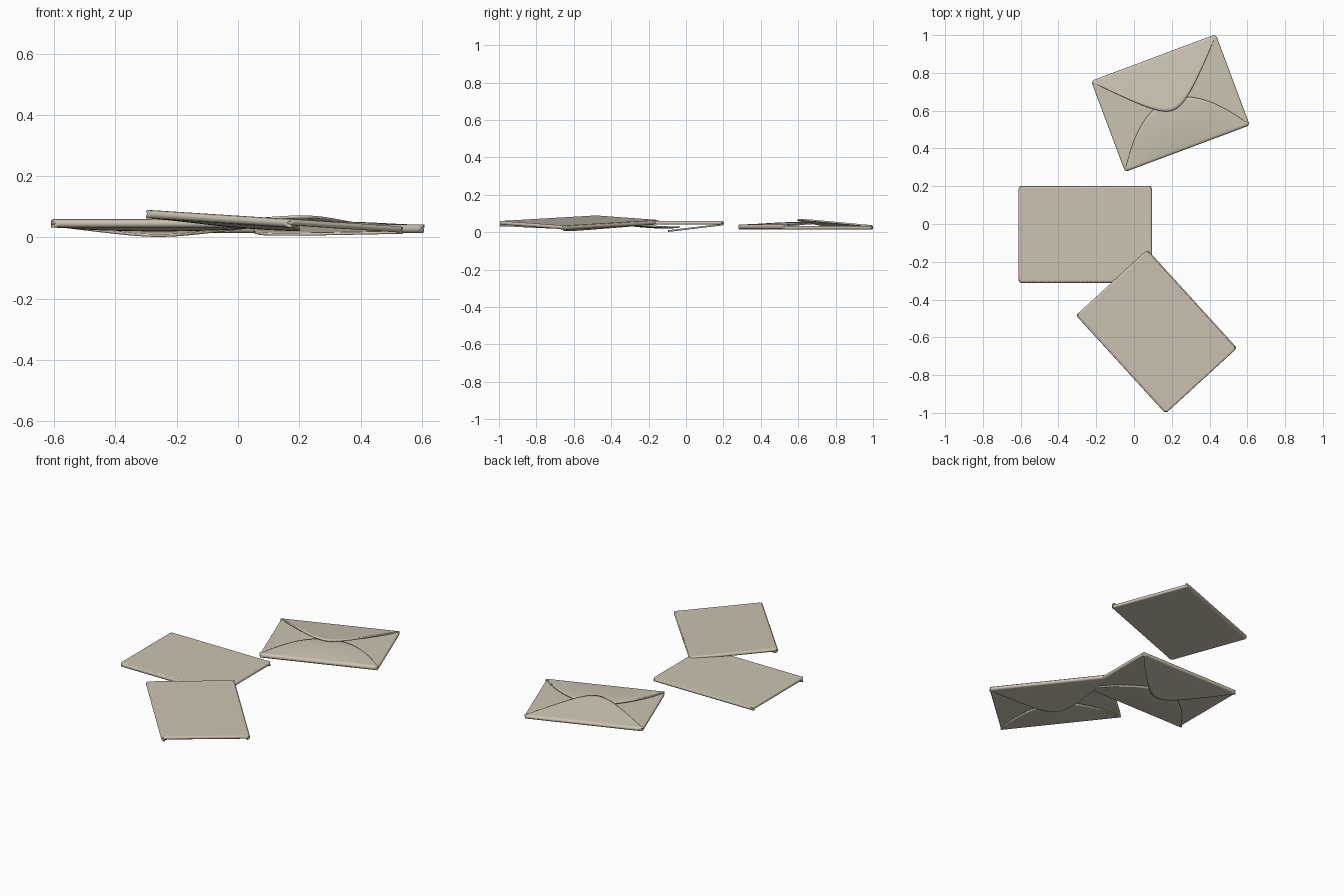
import bpy, bmesh
from math import sin, cos, radians, sqrt, pi
from mathutils import Matrix, Vector

if "Cube" in bpy.data.objects:
    bpy.data.objects.remove(bpy.data.objects["Cube"])

W, H, R = 0.705, 0.515, 0.018      # envelope width, height, corner radius

paper = bpy.data.materials.new("paper")
paper.diffuse_color = (0.60, 0.55, 0.44, 1)
paper.use_nodes = True
paper.node_tree.nodes["Principled BSDF"].inputs["Base Color"].default_value = paper.diffuse_color


def finish(bm, name, matrix):
    me = bpy.data.meshes.new(name)
    bm.to_mesh(me)
    bm.free()
    me.materials.append(paper)
    ob = bpy.data.objects.new(name, me)
    bpy.context.collection.objects.link(ob)
    ob.matrix_world = matrix
    bpy.ops.object.select_all(action='DESELECT')
    ob.select_set(True)
    bpy.context.view_layer.objects.active = ob
    bpy.ops.object.shade_smooth_by_angle(angle=radians(40))
    return ob


def bevel(ob, width, segments):
    m = ob.modifiers.new("soft_edge", 'BEVEL')
    m.width, m.segments = width, segments
    m.limit_method, m.angle_limit = 'ANGLE', radians(50)


def body(name, matrix):
    """Rounded thin slab: back sheet with the two side flaps folded in."""
    bm = bmesh.new()
    bmesh.ops.create_cube(bm, size=1)
    bmesh.ops.scale(bm, vec=(W, H - 0.008, 0.02), verts=bm.verts)
    bmesh.ops.translate(bm, vec=(0, 0, 0.01), verts=bm.verts)
    upright = [e for e in bm.edges if abs(e.verts[0].co.z - e.verts[1].co.z) > 0.01]
    bmesh.ops.bevel(bm, geom=upright, offset=R, segments=5, profile=0.5, affect='EDGES')
    bevel(finish(bm, name, matrix), 0.009, 4)


def flap(name, matrix, side, r, depth, height):
    """Paper sheet wrapped round the fold at y = side*H/2, reaching depth(x)."""
    cols, arc, rows = 48, 7, 14
    bm = bmesh.new()
    grid = []
    for k in range(arc + rows):
        line = []
        for j in range(cols + 1):
            s = 2 * j / cols - 1
            reach = max(depth(s * W / 2), r + 0.006)
            if k < arc:                                   # rounded fold
                a = radians(-60 + 150 * k / (arc - 1))
                d, z = r - r * cos(a), r + r * sin(a)
            else:                                         # free sheet
                d = r + (reach - r) * (k - arc + 1) / rows
                z = 2 * r + height(d - r, s)
            hw = W / 2
            if d < R:                                     # rounded corners
                hw -= R - sqrt(R * R - (R - d) ** 2)
            line.append(bm.verts.new((s * hw, side * (H / 2 - d), z)))
        grid.append(line)
    for a, b in zip(grid, grid[1:]):
        for j in range(cols):
            q = [a[j], a[j + 1], b[j + 1], b[j]]
            bm.faces.new(q if side < 0 else q[::-1])
    ob = finish(bm, name, matrix)
    m = ob.modifiers.new("paper_thickness", 'SOLIDIFY')
    m.thickness, m.offset = 0.009, -1


def low_depth(x):
    return H / 2 + 0.02 - 2.2 * x * x


def top_depth(x):
    return H / 2 + 0.04 - 1.1 * (sqrt(x * x + 0.01) - 0.1)


def low_height(d, s):
    return 0.012 * sin(min(d / 0.27, 1) * pi * 0.75) * (1 - s * s)


def top_height(d, s):
    return 0.034 * d / 0.285


def envelope(name, centre, u, v):
    """u, v: width and hinge directions; the flap side faces u x v."""
    u, v = Vector(u).normalized(), Vector(v).normalized()
    n = u.cross(v).normalized()
    v = n.cross(u)
    m = Matrix.Translation(centre) @ Matrix((u, v, n)).transposed().to_4x4()
    body(name + "_body", m)
    flap(name + "_lower_flap", m, -1, 0.014, low_depth, low_height)
    flap(name + "_top_flap", m, 1, 0.012, top_depth, top_height)


# One envelope flap side up, two lying face down with the last one tilted
t = radians(20.5)
envelope("open_side_envelope", (0.193, 0.64, 0.014), (cos(t), sin(t), 0), (-sin(t), cos(t), 0))
envelope("flat_envelope", (-0.258, -0.055, 0.06), (-1, 0, 0), (0, 1, 0))
envelope("tilted_envelope", (0.12, -0.57, 0.063), (-0.67, 0.735, 0.043), (0.735, 0.67, -0.049))
